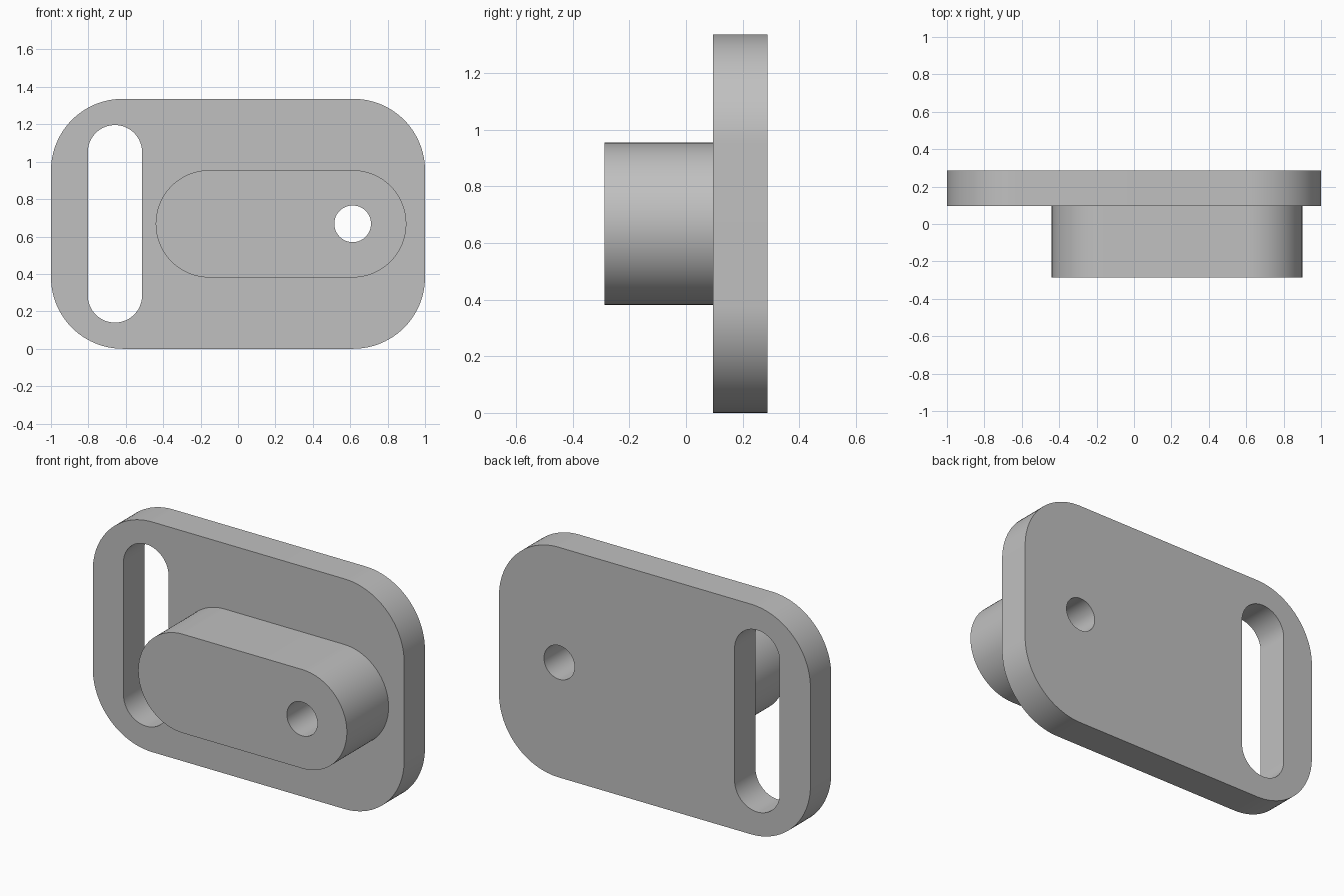
import bpy, bmesh
from math import sin, cos, pi, radians

cube = bpy.data.objects.get("Cube")
if cube:
    bpy.data.objects.remove(cube, do_unlink=True)

grey = bpy.data.materials.new("plain grey")
grey.use_nodes = True
colour = (0.53, 0.53, 0.53, 1)
grey.diffuse_color = colour
grey.node_tree.nodes["Principled BSDF"].inputs["Base Color"].default_value = colour

MID_Z = 0.668
STEPS = 24


def rounded_outline(cx, width, height, radius):
    """Rounded rectangle in x and z, centred at cx and mid height."""
    dx, dz = width / 2 - radius, height / 2 - radius
    points = []
    for quarter, (sx, sz) in enumerate([(1, 1), (-1, 1), (-1, -1), (1, -1)]):
        for i in range(STEPS + 1):
            a = (quarter + i / STEPS) * pi / 2
            p = (cx + sx * dx + radius * cos(a), MID_Z + sz * dz + radius * sin(a))
            if not points or abs(p[0] - points[-1][0]) + abs(p[1] - points[-1][1]) > 1e-5:
                points.append(p)
    if abs(points[0][0] - points[-1][0]) + abs(points[0][1] - points[-1][1]) < 1e-5:
        points.pop()
    return points


def pierced_solid(name, outlines, front, back):
    """Fill the first outline, leave the others open, and extrude along y."""
    bm = bmesh.new()
    edges = []
    for outline in outlines:
        verts = [bm.verts.new((x, front, z)) for x, z in outline]
        edges += [bm.edges.new((v, verts[i - 1])) for i, v in enumerate(verts)]
    bmesh.ops.triangle_fill(bm, edges=edges, use_beauty=True, normal=(0, -1, 0))
    solid = bmesh.ops.extrude_face_region(bm, geom=bm.faces[:], use_keep_orig=True)
    moved = [g for g in solid["geom"] if isinstance(g, bmesh.types.BMVert)]
    bmesh.ops.translate(bm, verts=moved, vec=(0, back - front, 0))
    bmesh.ops.recalc_face_normals(bm, faces=bm.faces[:])
    mesh = bpy.data.meshes.new(name)
    bm.to_mesh(mesh)
    bm.free()
    mesh.materials.append(grey)
    obj = bpy.data.objects.new(name, mesh)
    bpy.context.collection.objects.link(obj)
    bpy.ops.object.select_all(action="DESELECT")
    obj.select_set(True)
    bpy.context.view_layer.objects.active = obj
    bpy.ops.object.shade_smooth_by_angle(angle=radians(30))


# Openings
hole = rounded_outline(0.613, 0.196, 0.196, 0.098)
slot = rounded_outline(-0.658, 0.29, 1.056, 0.145)

# Back plate with the long slot and the round hole
plate = rounded_outline(0, 2, 2 * MID_Z, 0.383)
pierced_solid("back_plate", [plate, slot, hole], 0.096, 0.287)

# Raised boss, with the hole running through it
boss = rounded_outline(0.23, 1.34, 0.574, 0.287)
pierced_solid("front_boss", [boss, hole], -0.287, 0.096)
